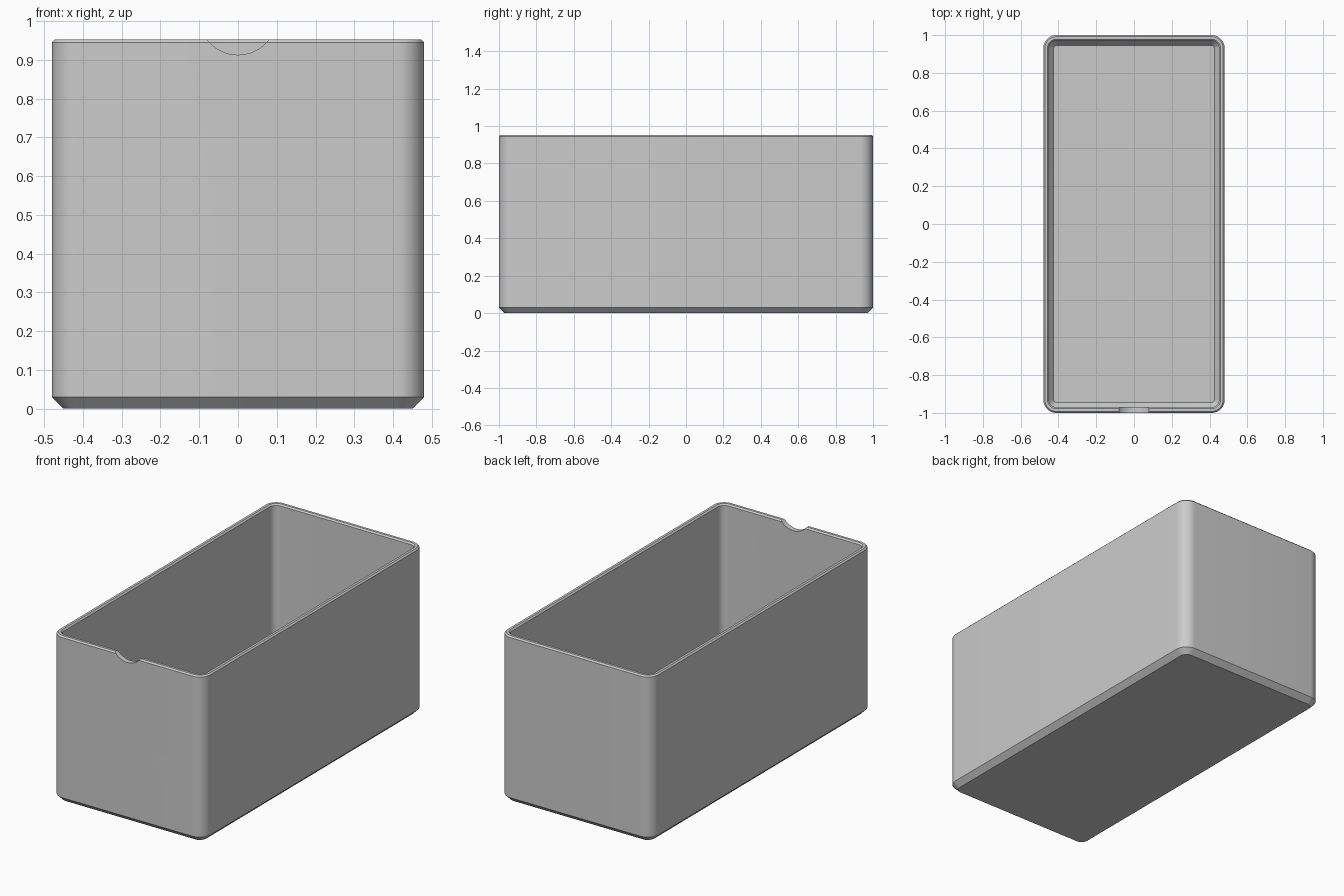
import bpy, bmesh, math

cube = bpy.data.objects.get("Cube")
if cube:
    bpy.data.objects.remove(cube, do_unlink=True)

HALF_X, HALF_Y, HEIGHT = 0.48, 1.0, 0.953
CORNER, WALL, BEVEL, LIP = 0.07, 0.03, 0.03, 0.008
STEPS = 12

grey = bpy.data.materials.new("light grey")
grey.use_nodes = True
grey.diffuse_color = (0.6, 0.6, 0.6, 1)
grey.node_tree.nodes["Principled BSDF"].inputs["Base Color"].default_value = grey.diffuse_color


def ring(bm, inset, z):
    """Rounded rectangle set in from the outer wall."""
    radius = max(CORNER - inset, 0.015)
    cx, cy = HALF_X - inset - radius, HALF_Y - inset - radius
    verts = []
    for quarter, (sx, sy) in enumerate([(1, 1), (-1, 1), (-1, -1), (1, -1)]):
        for i in range(STEPS + 1):
            a = math.pi / 2 * (quarter + i / STEPS)
            verts.append(bm.verts.new((sx * cx + radius * math.cos(a),
                                       sy * cy + radius * math.sin(a), z)))
    return verts


# Box shell: outside from bottom to rim, then inside down to the floor
bm = bmesh.new()
profile = [(BEVEL, 0), (0, BEVEL), (0, HEIGHT - LIP), (LIP, HEIGHT),
           (WALL - LIP, HEIGHT), (WALL, HEIGHT - LIP),
           (WALL, WALL + BEVEL), (WALL + 0.025, WALL)]
rings = [ring(bm, inset, z) for inset, z in profile]
for low, high in zip(rings, rings[1:]):
    for i in range(len(low)):
        j = (i + 1) % len(low)
        bm.faces.new((low[i], low[j], high[j], high[i]))
bm.faces.new(rings[0][::-1])
bm.faces.new(rings[-1])
bmesh.ops.recalc_face_normals(bm, faces=bm.faces)
mesh = bpy.data.meshes.new("open_box")
bm.to_mesh(mesh)
bm.free()
box = bpy.data.objects.new("open_box", mesh)
bpy.context.collection.objects.link(box)
mesh.materials.append(grey)

# Thumb notch in the front rim
bpy.ops.mesh.primitive_cylinder_add(vertices=96, radius=0.1, depth=0.2,
                                    location=(0, -HALF_Y, HEIGHT + 0.06),
                                    rotation=(math.pi / 2, 0, 0))
cutter = bpy.context.object
cutter.name = "notch_cutter"
cutter.data.materials.append(grey)
cutter.hide_render = True

notch = box.modifiers.new("thumb_notch", 'BOOLEAN')
notch.operation = 'DIFFERENCE'
notch.solver = 'EXACT'
notch.object = cutter

# Bake the cut and shade the round corners smooth
bpy.ops.object.select_all(action='DESELECT')
box.select_set(True)
bpy.context.view_layer.objects.active = box
bpy.ops.object.modifier_apply(modifier=notch.name)
bpy.data.objects.remove(cutter, do_unlink=True)
bpy.ops.object.shade_smooth_by_angle(angle=math.radians(30))
